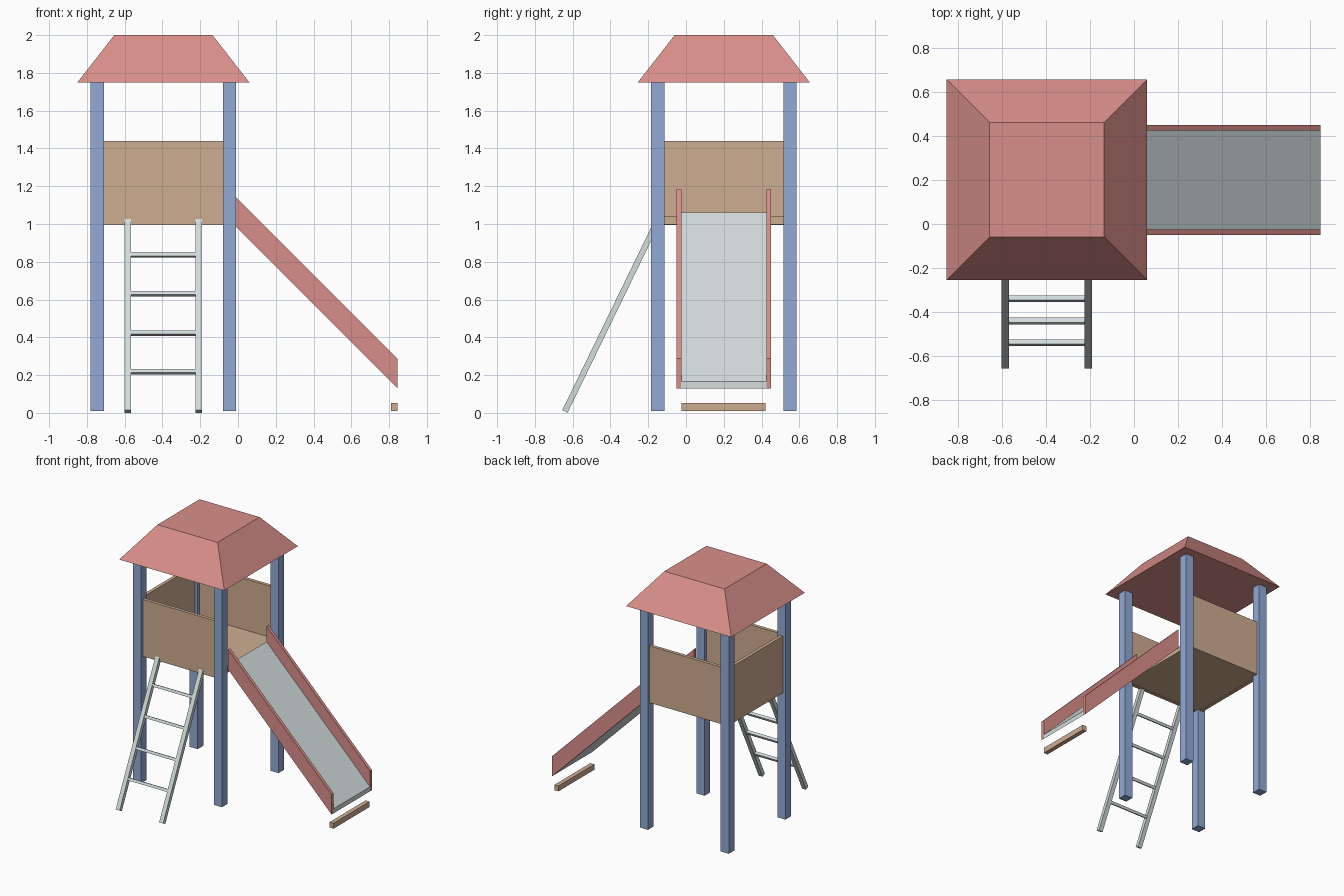
import bpy, bmesh, math
from mathutils import Matrix, Vector

if "Cube" in bpy.data.objects:
    bpy.data.objects.remove(bpy.data.objects["Cube"])


def material(name, rgb):
    # 8-bit sRGB to linear
    m = bpy.data.materials.new(name)
    lin = [((c / 255 + 0.055) / 1.055) ** 2.4 for c in rgb]
    m.diffuse_color = (*lin, 1)
    m.use_nodes = True
    m.node_tree.nodes["Principled BSDF"].inputs["Base Color"].default_value = m.diffuse_color
    return m


RED = material("soft red", (217, 143, 138))
BLUE = material("post blue", (146, 170, 213))
WOOD = material("light wood", (206, 174, 145))
GREY = material("pale grey", (210, 220, 220))


def finish(name, bm, mat):
    bmesh.ops.recalc_face_normals(bm, faces=bm.faces)
    mesh = bpy.data.meshes.new(name)
    bm.to_mesh(mesh)
    bm.free()
    mesh.materials.append(mat)
    ob = bpy.data.objects.new(name, mesh)
    bpy.context.collection.objects.link(ob)
    return ob


def box(name, lo, hi, mat):
    lo, hi = Vector(lo), Vector(hi)
    bm = bmesh.new()
    bmesh.ops.create_cube(bm, size=1, matrix=Matrix.Translation((lo + hi) / 2)
                          @ Matrix.Diagonal((*(hi - lo), 1)))
    return finish(name, bm, mat)


def prism(name, profile, axis, a, b, mat):
    # extrude a profile along x (profile in y,z) or y (profile in x,z)
    put = (lambda p, t: (t, p[0], p[1])) if axis == "x" else (lambda p, t: (p[0], t, p[1]))
    bm = bmesh.new()
    face = bm.faces.new([bm.verts.new(put(p, a)) for p in profile])
    ext = bmesh.ops.extrude_face_region(bm, geom=[face])["geom"]
    move = Vector(put((0, 0), b - a))
    bmesh.ops.translate(bm, vec=move, verts=[v for v in ext if isinstance(v, bmesh.types.BMVert)])
    return finish(name, bm, mat)


# Tower centre
CX, CY = -0.395, 0.20

# Four posts
for sx in (-1, 1):
    for sy in (-1, 1):
        x, y = CX + sx * 0.35, CY + sy * 0.35
        box("post", (x - 0.035, y - 0.035, 0.01), (x + 0.035, y + 0.035, 1.75), BLUE)

# Floor and the three wall panels (slide side stays open)
box("floor", (CX - 0.337, CY - 0.337, 0.998), (CX + 0.337, CY + 0.337, 1.04), WOOD)
for name, y in (("front_panel", CY - 0.35), ("back_panel", CY + 0.35)):
    box(name, (CX - 0.32, y - 0.013, 0.995), (CX + 0.32, y + 0.013, 1.44), WOOD)
box("left_panel", (CX - 0.363, CY - 0.32, 0.995), (CX - 0.337, CY + 0.32, 1.44), WOOD)

# Hipped roof with flat top
bm = bmesh.new()
bmesh.ops.create_cube(bm, size=1)
for v in bm.verts:
    top = v.co.z > 0
    half = 0.26 if top else 0.455
    v.co = (CX + math.copysign(half, v.co.x), CY + math.copysign(half, v.co.y), 2.0 if top else 1.75)
finish("roof", bm, RED)


# Slide: bed, two side rails and foot block
def slope(height):
    return [(-0.05, 1.025), (0.845, 0.13), (0.845, 0.13 + height), (-0.05, 1.025 + height)]


prism("slide_bed", slope(0.036), "y", -0.026, 0.426, GREY)
prism("slide_rail_front", slope(0.157), "y", -0.05, -0.025, RED)
prism("slide_rail_back", slope(0.157), "y", 0.425, 0.45, RED)
box("slide_foot", (0.81, -0.025, 0.01), (0.845, 0.42, 0.052), WOOD)

# Ladder: two leaning rails with four rungs
base = Vector((-0.641, 0.0075))
along = Vector((0.437, 0.899)).normalized()
across = Vector((along.y, -along.x))


def leaning_rect(start, end, half):
    a, b = base + along * start, base + along * end
    return [a - across * half, a + across * half, b + across * half, b - across * half]


for x in (-0.6, -0.224):
    prism("ladder_rail", leaning_rect(0, 1.135, 0.0155), "x", x, x + 0.034, GREY)
for z in (0.217, 0.421, 0.63, 0.836):
    s = (z - base.y) / along.y
    prism("ladder_rung", leaning_rect(s - 0.0105, s + 0.0105, 0.0115), "x", -0.575, -0.215, GREY)
